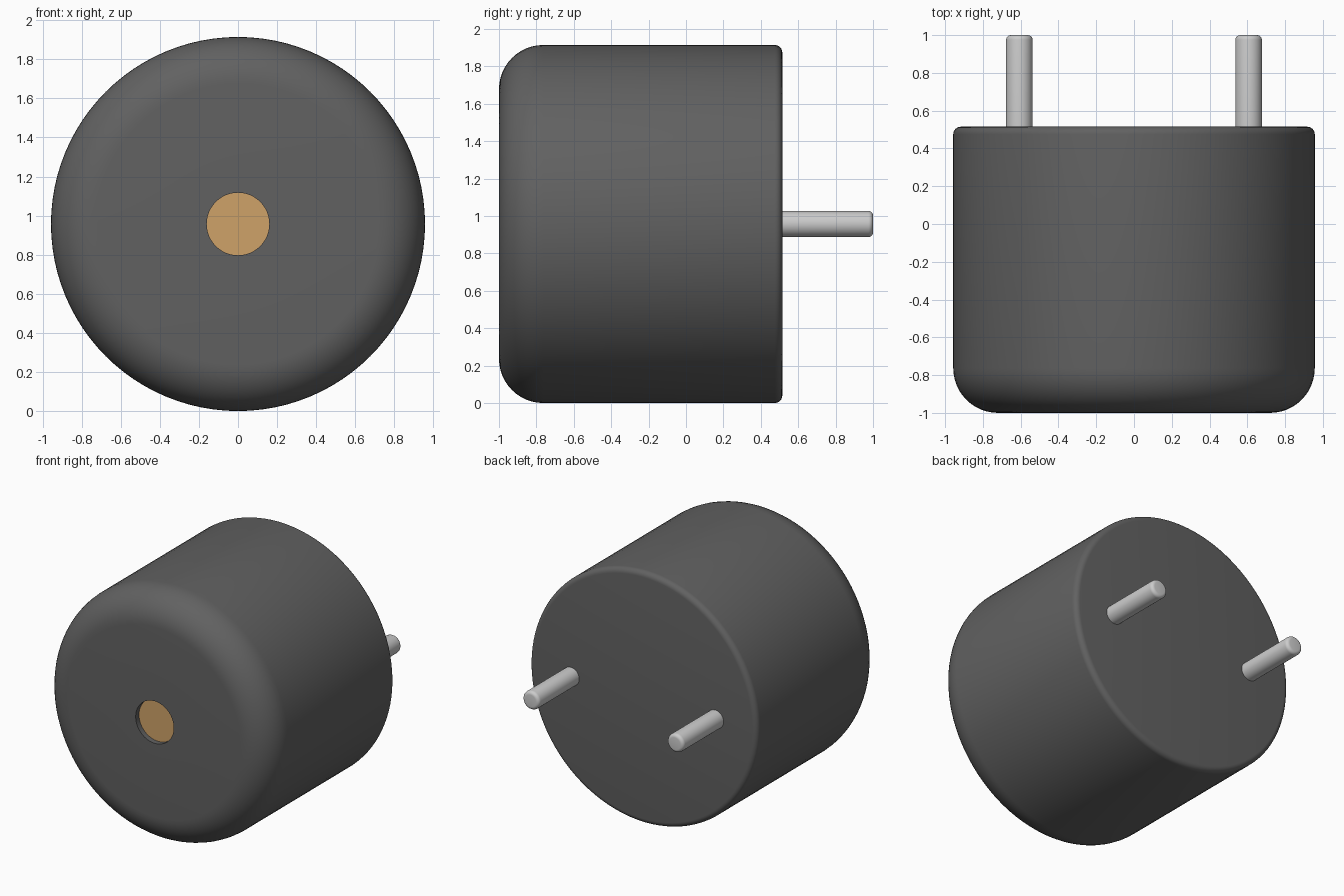
import bpy, bmesh, math
from mathutils import Matrix, Vector

if "Cube" in bpy.data.objects:
    bpy.data.objects.remove(bpy.data.objects["Cube"])

R = 0.957          # body radius, also the height of the axis
BACK = 0.515       # y of the flat back face


def fillet(cr, cy, rad, start, steps):
    """Quarter arc of (radius, y) points, turning +90 degrees from start."""
    return [(cr + rad * math.cos(math.radians(start + 90 * i / steps)),
             cy + rad * math.sin(math.radians(start + 90 * i / steps)))
            for i in range(steps + 1)]


def lathe(name, profile, x=0.0, segments=64, color=None):
    """Revolve a (radius, y) profile about the y axis."""
    bm = bmesh.new()
    verts = [bm.verts.new((r, y, 0)) for r, y in profile]
    edges = [bm.edges.new(pair) for pair in zip(verts, verts[1:])]
    bmesh.ops.spin(bm, geom=verts + edges, cent=(0, 0, 0), axis=(0, 1, 0),
                   angle=2 * math.pi, steps=segments, use_duplicate=False)
    bmesh.ops.remove_doubles(bm, verts=bm.verts, dist=1e-5)
    bmesh.ops.recalc_face_normals(bm, faces=bm.faces)
    mesh = bpy.data.meshes.new(name)
    bm.to_mesh(mesh)
    bm.free()
    obj = bpy.data.objects.new(name, mesh)
    obj.location = (x, 0, R)
    bpy.context.collection.objects.link(obj)
    if color:
        mat = bpy.data.materials.new(name + "_material")
        mat.diffuse_color = color
        mat.use_nodes = True
        mat.node_tree.nodes["Principled BSDF"].inputs["Base Color"].default_value = mat.diffuse_color
        mesh.materials.append(mat)
    bpy.ops.object.select_all(action='DESELECT')
    obj.select_set(True)
    bpy.context.view_layer.objects.active = obj
    bpy.ops.object.shade_smooth_by_angle(angle=math.radians(30))
    return obj


# Housing: recessed front hole, large front fillet, small back fillet
HOLE, FRONT_FILLET, BACK_FILLET = 0.16, 0.237, 0.04
lathe("housing",
      [(0, -0.94), (HOLE, -0.94), (HOLE, -1)]
      + fillet(R - FRONT_FILLET, -1 + FRONT_FILLET, FRONT_FILLET, -90, 12)
      + fillet(R - BACK_FILLET, BACK - BACK_FILLET, BACK_FILLET, 0, 6)
      + [(0, BACK)],
      segments=96, color=(0.12, 0.12, 0.12, 1))

# Copper-coloured disc at the bottom of the front hole
lathe("sound_disc", [(0, -0.96), (HOLE, -0.96), (HOLE, -0.935), (0, -0.935)],
      color=(0.62, 0.36, 0.14, 1))

# Two metal pins with rounded tips
PIN, TIP = 0.07, 0.025
for side, x in (("left", -0.607), ("right", 0.607)):
    lathe(side + "_pin",
          [(0, BACK - 0.03), (PIN, BACK - 0.03)]
          + fillet(PIN - TIP, 1 - TIP, TIP, 0, 5) + [(0, 1)],
          x=x, segments=40, color=(0.75, 0.75, 0.72, 1))
